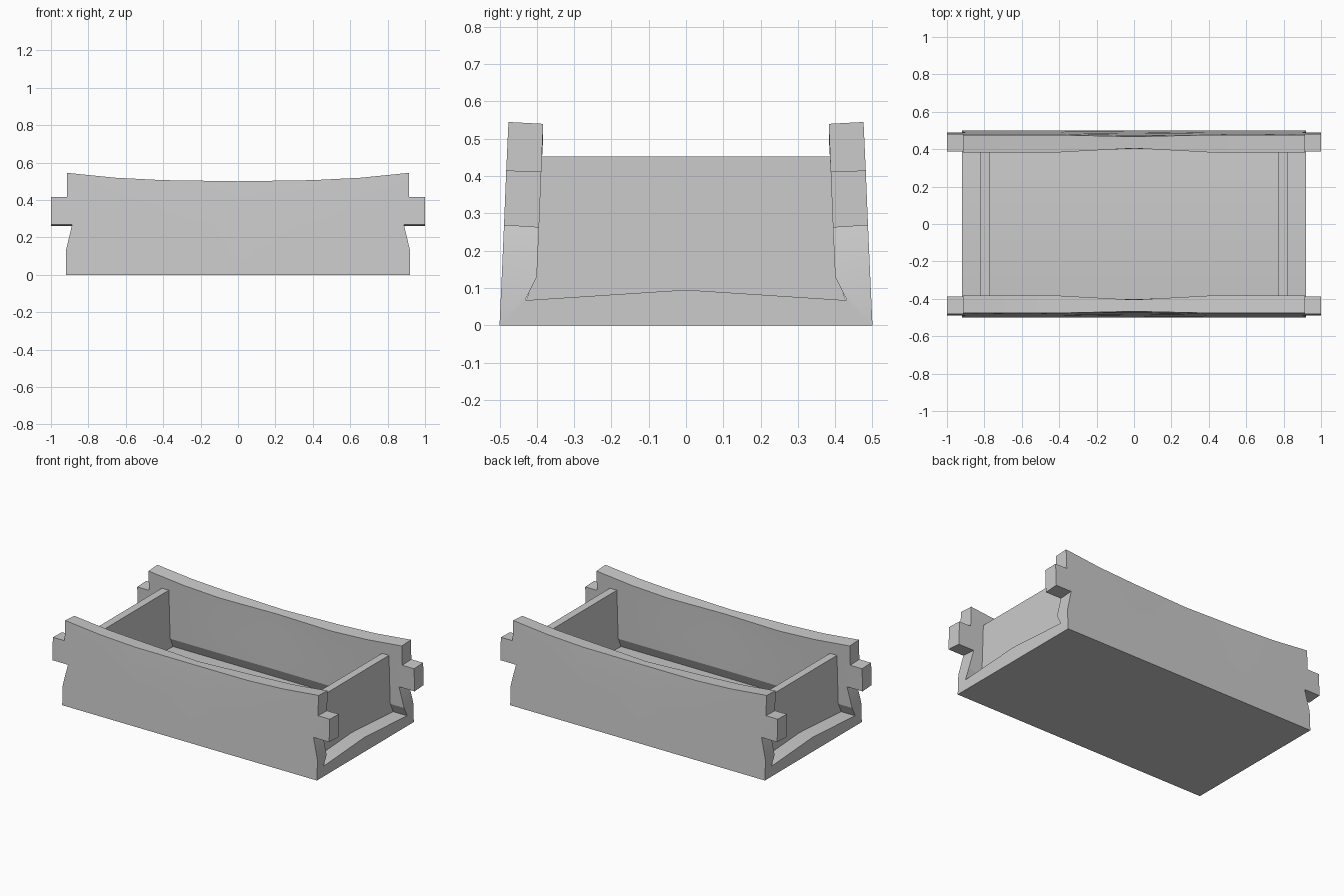
import bpy, bmesh, math

if "Cube" in bpy.data.objects:
    bpy.data.objects.remove(bpy.data.objects["Cube"])

# Rows of the side wall: z, outer y, inner z, inner y, end x, inward/outward bow weight
ROWS = [(0.00, 0.500, 0.067, 0.431, 0.920, 0.0),
        (0.13, 0.494, 0.130, 0.400, 0.920, 0.1),
        (0.268, 0.488, 0.262, 0.394, 0.887, 0.4),
        (0.415, 0.482, 0.412, 0.388, 0.915, 0.8),
        (0.545, 0.476, 0.540, 0.383, 0.915, 1.0)]
# Stations along the length: fraction of end x, drop of the top edge, bow
STATIONS = [(0, 0.045, 1), (0.44, 0.039, 0), (0.72, 0.026, 0), (1, 0, 0)]


def section(frac, drop, bow, sx):
    """One U-shaped cross section as a closed loop of points."""
    outer, inner = [], []
    for i, (zo, yo, zi, yi, xe, w) in enumerate(ROWS):
        d = drop if i == 4 else 0
        x = sx * frac * xe
        outer.append((x, yo - 0.009 * bow * w, zo - d))
        inner.append((x, yi + 0.022 * bow * w, zi - d))
    x = sx * frac * 0.92
    half = outer + inner[::-1]
    flip = [(p[0], -p[1], p[2]) for p in half[::-1]]
    return [(x, 0, 0)] + half + [(x, 0, 0.095)] + flip


def make_object(name, bm):
    bmesh.ops.recalc_face_normals(bm, faces=bm.faces[:])
    mesh = bpy.data.meshes.new(name)
    bm.to_mesh(mesh)
    bm.free()
    ob = bpy.data.objects.new(name, mesh)
    bpy.context.collection.objects.link(ob)
    return ob


# Trough: floor and both side walls lofted along x
bm = bmesh.new()
params = [(*s, -1) for s in STATIONS[:0:-1]] + [(*s, 1) for s in STATIONS]
rings = [[bm.verts.new(p) for p in section(*s)] for s in params]
n = len(rings[0])
for a, b in zip(rings, rings[1:]):
    for i in range(n):
        j = (i + 1) % n
        bm.faces.new((a[i], a[j], b[j], b[i]))

# End caps, with the lifting lugs pulled out of the third wall band
lugs = []
for ring, sx in ((rings[0], -1), (rings[-1], 1)):
    for side in (1, -1):
        v = lambda k: ring[(side * k) % n]
        bm.faces.new((v(0), v(1), v(10), v(11)))
        for k in range(1, 5):
            f = bm.faces.new((v(k), v(k + 1), v(10 - k), v(11 - k)))
            if k == 3:
                lugs.append((f, sx))
bmesh.ops.recalc_face_normals(bm, faces=bm.faces[:])
for f, sx in lugs:
    new = bmesh.ops.extrude_discrete_faces(bm, faces=[f])["faces"][0]
    for vert in new.verts:
        vert.co.x = sx
trough = make_object("trough", bm)
bpy.context.view_layer.objects.active = trough
trough.select_set(True)
bpy.ops.object.shade_smooth_by_angle(angle=math.radians(20))

# End panels closing the trough
PANEL = [(0.435, 0.05), (0.405, 0.13), (0.390, 0.452)]
outline = PANEL + [(-y, z) for y, z in PANEL[::-1]]
for name, x0 in (("left_end_panel", -0.82), ("right_end_panel", 0.77)):
    bm = bmesh.new()
    face = bm.faces.new([bm.verts.new((x0, y, z)) for y, z in outline])
    ext = bmesh.ops.extrude_face_region(bm, geom=[face])["geom"]
    bmesh.ops.translate(bm, vec=(0.05, 0, 0),
                        verts=[g for g in ext if isinstance(g, bmesh.types.BMVert)])
    make_object(name, bm)
